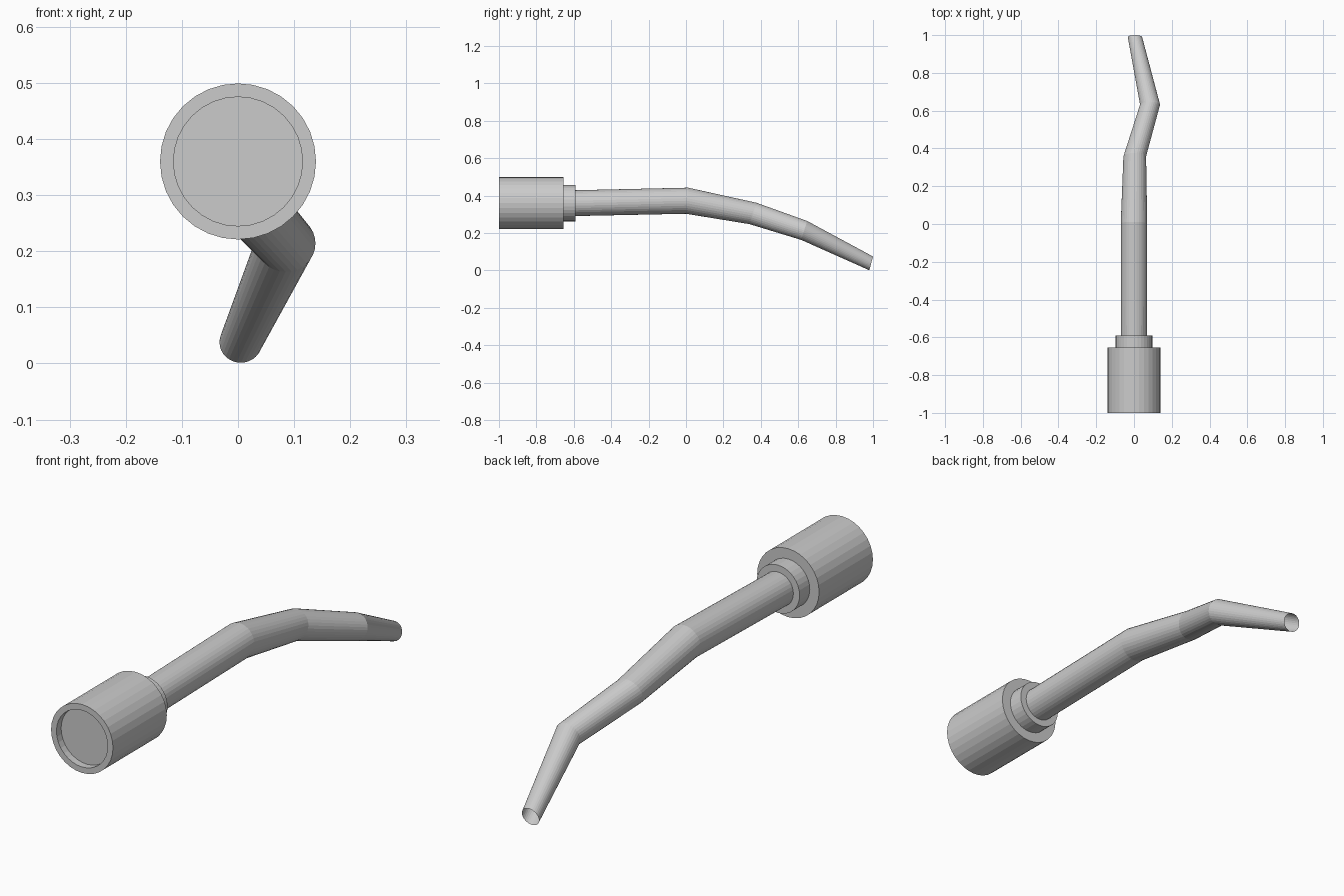
import bpy, bmesh
from math import sin, cos, pi, radians
from mathutils import Vector, Matrix

if "Cube" in bpy.data.objects:
    bpy.data.objects.remove(bpy.data.objects["Cube"])

SIDES = 32
AXIS_Z = 0.36


def sweep(name, rings, cap_start=False):
    """Skin a row of circles: (centre, radius, downward pitch in degrees)."""
    bm = bmesh.new()
    loops = []
    for centre, radius, pitch in rings:
        tilt = Matrix.Rotation(radians(-pitch), 3, 'X')
        loops.append([
            bm.verts.new(Vector(centre) + tilt @ Vector(
                (radius * cos(2 * pi * i / SIDES), 0, radius * sin(2 * pi * i / SIDES))))
            for i in range(SIDES)])
    for a, b in zip(loops, loops[1:]):
        for i in range(SIDES):
            j = (i + 1) % SIDES
            bm.faces.new((a[i], b[i], b[j], a[j]))
    if cap_start:
        bm.faces.new(loops[0])
    # face winding must point away from the tube axis
    bmesh.ops.recalc_face_normals(bm, faces=bm.faces)
    mesh = bpy.data.meshes.new(name)
    bm.to_mesh(mesh)
    bm.free()
    obj = bpy.data.objects.new(name, mesh)
    bpy.context.collection.objects.link(obj)
    return obj


def turned(name, profile, cap_start=False):
    """Straight turned part along y from (y, radius) pairs."""
    return sweep(name, [((0, y, AXIS_Z), r, 0) for y, r in profile], cap_start)


# Socket with a shallow recess in its front, stepping down to the collar
turned("socket_and_collar", [
    (-0.97, 0.115), (-1.0, 0.115), (-1.0, 0.139), (-0.655, 0.139),
    (-0.655, 0.097), (-0.59, 0.097), (-0.59, 0.069)], cap_start=True)

# Bent, tapering tube, open at its tip
sweep("bent_tube", [
    ((0, -0.59, AXIS_Z), 0.069, 0),
    ((0, 0.005, 0.373), 0.070, 5),
    ((0.004, 0.358, 0.305), 0.060, 18),
    ((0.085, 0.632, 0.214), 0.053, 17),
    ((0.005, 0.990, 0.038), 0.038, 15)])
